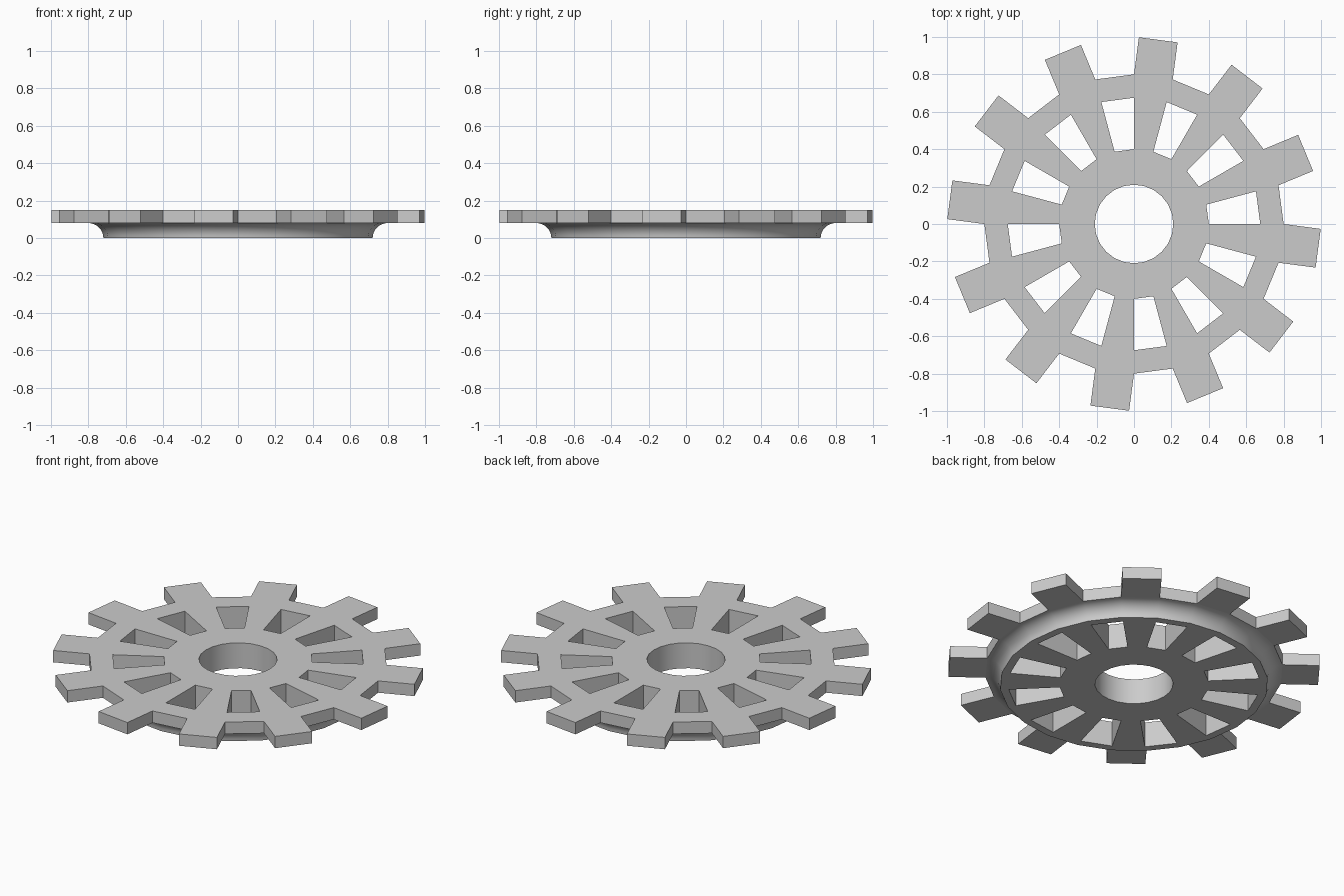
import bpy
import bmesh
from math import cos, sin, pi

old = bpy.data.objects.get("Cube")
if old:
    bpy.data.objects.remove(old, do_unlink=True)

SECTORS = 24                  # alternating window / tooth sectors
HEIGHT, TOOTH_BASE = 0.15, 0.08
HOLE, WIN_IN, WIN_OUT, BODY = 0.21, 0.40, 0.675, 0.80
TOOTH_LENGTH = 0.20
COVE_STEPS = 8

# Closed cross-section (radius, z): top face, outer wall, concave cove, underside
profile = [(r, HEIGHT) for r in (HOLE, WIN_IN, WIN_OUT, BODY)]
for k in range(COVE_STEPS + 1):
    t = pi / 2 * (1 - k / COVE_STEPS)
    profile.append((BODY - TOOTH_BASE * cos(t), TOOTH_BASE * sin(t)))
profile += [(r, 0) for r in (WIN_OUT, WIN_IN, HOLE)]
n = len(profile)
TOP_WIN, OUTER, COVE, BOTTOM_WIN, BORE = 1, 3, range(4, 4 + COVE_STEPS), n - 3, n - 1

bm = bmesh.new()
rings = []
for i in range(SECTORS):
    a = 2 * pi * i / SECTORS
    rings.append([bm.verts.new((r * cos(a), r * sin(a), z)) for r, z in profile])

tooth_roots = []
for i in range(SECTORS):
    a, b = rings[i], rings[(i + 1) % SECTORS]
    is_tooth = i % 2 == 1
    for j in range(n):
        k = (j + 1) % n
        if not is_tooth and j in (TOP_WIN, BOTTOM_WIN):
            continue
        face = bm.faces.new((a[j], a[k], b[k], b[j]))
        face.smooth = j in COVE or j == BORE
        if is_tooth and j == OUTER:
            tooth_roots.append(face)
    # Walls of the window through the disc
    if not is_tooth:
        t0, t1, b1, b0 = TOP_WIN, TOP_WIN + 1, BOTTOM_WIN, BOTTOM_WIN + 1
        top = (a[t0], a[t1], b[t1], b[t0])
        low = (a[b0], a[b1], b[b1], b[b0])
        for s in range(4):
            e = (s + 1) % 4
            bm.faces.new((top[s], top[e], low[e], low[s]))

bmesh.ops.recalc_face_normals(bm, faces=bm.faces[:])

# Straight-sided teeth pushed out from every other outer wall
for root in tooth_roots:
    push = root.normal.copy() * TOOTH_LENGTH
    tip = bmesh.ops.extrude_discrete_faces(bm, faces=[root])["faces"][0]
    bmesh.ops.translate(bm, verts=tip.verts[:], vec=push)
bmesh.ops.recalc_face_normals(bm, faces=bm.faces[:])

mesh = bpy.data.meshes.new("gear_wheel")
bm.to_mesh(mesh)
bm.free()
gear = bpy.data.objects.new("gear_wheel", mesh)
bpy.context.collection.objects.link(gear)

# Single plain grey
grey = bpy.data.materials.new("light_grey")
grey.use_nodes = True
colour = (0.6, 0.6, 0.6, 1)
grey.diffuse_color = colour
grey.node_tree.nodes["Principled BSDF"].inputs["Base Color"].default_value = colour
mesh.materials.append(grey)
